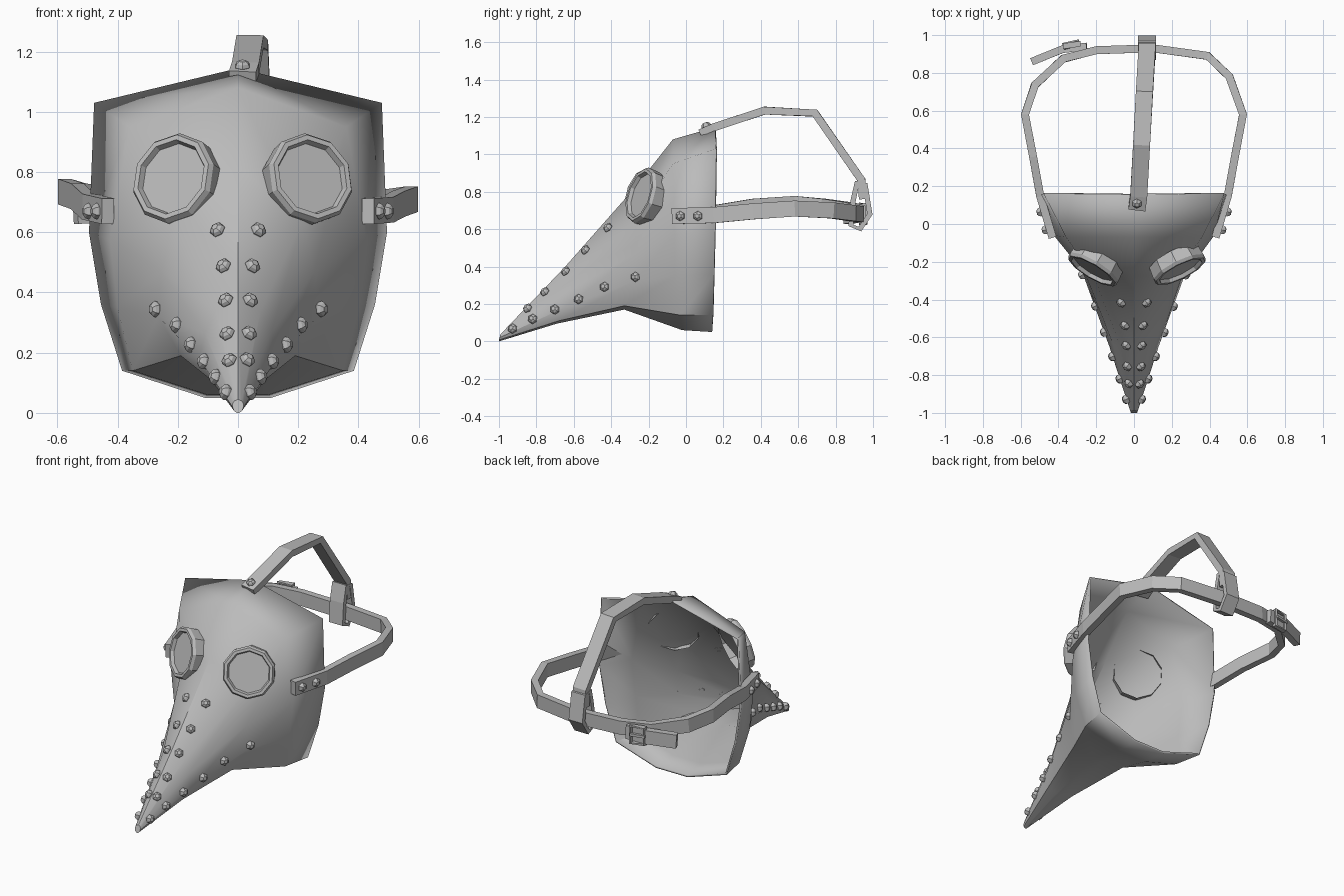
import bpy, bmesh, math
from mathutils import Vector, Matrix
from mathutils.bvhtree import BVHTree

cube = bpy.data.objects.get("Cube")
if cube:
    bpy.data.objects.remove(cube)

grey = bpy.data.materials.new("plain grey")
grey.use_nodes = True
grey.diffuse_color = (0.5, 0.5, 0.5, 1)
grey.node_tree.nodes["Principled BSDF"].inputs["Base Color"].default_value = (0.5, 0.5, 0.5, 1)


def finish(bm, name):
    bmesh.ops.recalc_face_normals(bm, faces=bm.faces)
    mesh = bpy.data.meshes.new(name)
    bm.to_mesh(mesh)
    bm.free()
    mesh.materials.append(grey)
    obj = bpy.data.objects.new(name, mesh)
    bpy.context.collection.objects.link(obj)
    return obj


def loft(bm, rings):
    """Join successive closed vertex rings with quads."""
    rows = [[bm.verts.new(p) for p in ring] for ring in rings]
    n = len(rows[0])
    for a, b in zip(rows, rows[1:]):
        for i in range(n):
            j = (i + 1) % n
            bm.faces.new((a[i], a[j], b[j], b[i]))
    return rows


def lathe(name, profile, sides, centre, normal):
    """Turned part, with (radius, height) profile along the normal."""
    bm = bmesh.new()
    m = Matrix.Translation(centre) @ Vector(normal).to_track_quat('Z', 'Y').to_matrix().to_4x4()
    turn = [math.tau * (i + 0.5) / sides for i in range(sides)]
    rows = loft(bm, [[m @ Vector((r * math.cos(a), r * math.sin(a), h)) for a in turn]
                     for r, h in profile])
    bm.faces.new(rows[-1])
    return finish(bm, name)


def strap(name, path, across, width, thick, closed=False):
    """Flat band of rectangular section following a path."""
    bm = bmesh.new()
    pts = [Vector(p) for p in path]
    rings, n = [], len(pts)
    for i, p in enumerate(pts):
        before = pts[i - 1] if closed or i else p
        after = pts[(i + 1) % n] if closed or i < n - 1 else p
        tangent = (after - before).normalized()
        out = tangent.cross(Vector(across)).normalized()
        side = out.cross(tangent)
        rings.append([p + side * (width / 2 * s) + out * (thick / 2 * o)
                      for s, o in ((-1, -1), (1, -1), (1, 1), (-1, 1))])
    if closed:
        rings.append(rings[0])
    rows = loft(bm, rings)
    if closed:
        bmesh.ops.remove_doubles(bm, verts=bm.verts, dist=1e-5)
    else:
        bm.faces.new(rows[0])
        bm.faces.new(rows[-1])
    return finish(bm, name)


# Mask shell: half sections from the rear rim to the beak tip, top to bottom
half_sections = [
    [(0, .155, 1.145), (.478, .16, 1.03), (.495, .155, .6), (.455, .15, .36), (.385, .145, .14), (.11, .14, .05)],
    [(0, -.07, 1.08), (.36, -.07, .95), (.425, -.06, .575), (.4, -.06, .35), (.35, -.03, .14), (.1, -.02, .06)],
    [(0, -.275, .82), (.215, -.27, .64), (.255, -.27, .47), (.265, -.28, .32), (.19, -.33, .19), (.03, -.33, .17)],
    [(0, -.65, .395), (.075, -.64, .34), (.11, -.64, .265), (.13, -.65, .18), (.09, -.68, .11), (.02, -.69, .095)],
    [(0, -.985, .045), (.012, -.99, .04), (.018, -.993, .03), (.018, -.997, .02), (.014, -1, .008), (.005, -1, 0)],
]
bm = bmesh.new()
rows = loft(bm, [half + [(-x, y, z) for x, y, z in reversed(half[1:])] for half in half_sections])
bm.faces.new(rows[-1])
bmesh.ops.recalc_face_normals(bm, faces=bm.faces)
surface = BVHTree.FromBMesh(bm)
shell = finish(bm, "mask_shell")
bpy.ops.object.select_all(action='DESELECT')
shell.select_set(True)
bpy.context.view_layer.objects.active = shell
bpy.ops.object.shade_smooth_by_angle(angle=math.radians(38))
solid = shell.modifiers.new("thickness", 'SOLIDIFY')
solid.thickness = 0.012
solid.offset = -1

# Eyepieces: ten-sided rims with recessed panes
for x, turn, label in ((.23, .42, "left"), (-.202, -.5, "right")):
    lathe(label + "_eyepiece",
          [(.148, -.042), (.155, .025), (.145, .042), (.128, .042), (.12, .022)],
          10, (x, -.215, .773), (turn, -.84, .27))

RIVET = [(.023, -.012), (.027, .006), (.023, .016), (.012, .024)]

# Two rows of rivets along each side of the beak
upper = [(.07, -.42, .61), (.05, -.54, .49), (.046, -.65, .38), (.042, -.76, .27), (.034, -.85, .18)]
lower = [(.275, -.27, .345), (.195, -.43, .29), (.15, -.57, .225),
         (.11, -.7, .17), (.075, -.82, .12), (.045, -.93, .07)]
for side, label in ((1, "left"), (-1, "right")):
    for i, (x, y, z) in enumerate(upper + lower):
        spot, normal, _, _ = surface.find_nearest(Vector((x * side, y, z)))
        lathe(f"{label}_beak_rivet_{i + 1}", RIVET, 6, spot, normal)

# Head strap passing around the back
strap("side_strap",
      [(.432, -.07, .67), (.497, .15, .675), (.535, .36, .695), (.577, .58, .71), (.505, .78, .7),
       (.39, .89, .685), (.1, .93, .68), (-.2, .92, .69), (-.375, .875, .7), (-.525, .735, .72),
       (-.577, .58, .735), (-.535, .36, .72), (-.497, .15, .685), (-.432, -.07, .67)],
      (0, 0, 1), .085, .042)

# Rivets holding the side strap
for side, label in ((1, "left"), (-1, "right")):
    for i, (x, y) in enumerate(((.464, -.03), (.492, .065))):
        lathe(f"{label}_strap_rivet_{i + 1}", RIVET, 6, (x * side, y, .67), (side, -.29, 0))

# Crown strap from the brow, with its loop around the side strap
strap("crown_strap",
      [(.015, .08, 1.115), (.025, .15, 1.145), (.04, .42, 1.234), (.055, .69, 1.22),
       (.07, .94, .86), (.07, .945, .76)], (1, 0, 0), .09, .042)
strap("crown_strap_loop",
      [(.07, .915, .85), (.07, .957, .84), (.07, .983, .68), (.07, .93, .6), (.07, .882, .62), (.07, .893, .75)],
      (1, 0, 0), .095, .028, closed=True)
lathe("crown_rivet", RIVET, 6, (.015, .11, 1.147), (0, -.4, 1))

# Buckle with loose strap tail at the rear right
strap("strap_tail", [(-.25, .94, .685), (-.38, .925, .68), (-.54, .86, .67)], (0, 0, 1), .085, .04)
strap("buckle_frame",
      [(-.29, .955, .735), (-.37, .94, .735), (-.37, .94, .63), (-.29, .955, .63)],
      (.18, .98, 0), .03, .016, closed=True)
strap("buckle_pin", [(-.29, .97, .685), (-.38, .95, .685)], (0, 0, 1), .016, .016)
